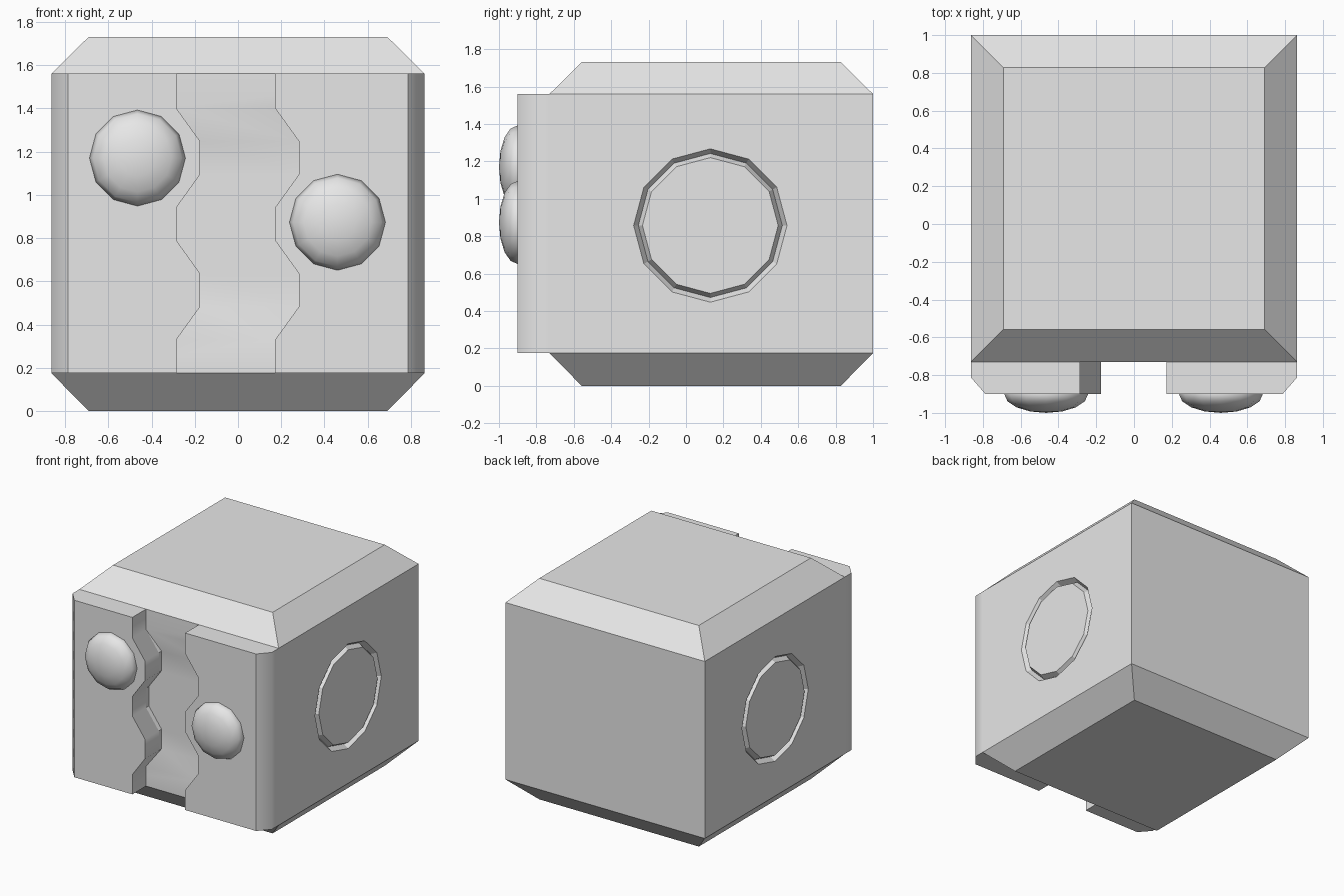
import bpy, bmesh, math
from mathutils import Matrix

cube = bpy.data.objects.get("Cube")
if cube:
    bpy.data.objects.remove(cube, do_unlink=True)

grey = bpy.data.materials.new("plain_grey")
grey.use_nodes = True
grey.diffuse_color = (0.8, 0.8, 0.8, 1)
grey.node_tree.nodes["Principled BSDF"].inputs["Base Color"].default_value = (0.8, 0.8, 0.8, 1)

W, FRONT, BACK = 0.863, -0.73, 1.0
LOW, HIGH, TOP, CHAMFER = 0.175, 1.56, 1.73, 0.172


def finish(name, bm, smooth=None):
    bmesh.ops.recalc_face_normals(bm, faces=bm.faces)
    mesh = bpy.data.meshes.new(name)
    bm.to_mesh(mesh)
    bm.free()
    mesh.materials.append(grey)
    obj = bpy.data.objects.new(name, mesh)
    bpy.context.collection.objects.link(obj)
    if smooth:
        bpy.ops.object.select_all(action='DESELECT')
        obj.select_set(True)
        bpy.context.view_layer.objects.active = obj
        bpy.ops.object.shade_smooth_by_angle(angle=math.radians(smooth))
    return obj


def loft(rings, closed=False):
    """Bridge equal-sized rings; cap the ends or close into a loop."""
    bm = bmesh.new()
    rows = [[bm.verts.new(p) for p in ring] for ring in rings]
    n = len(rows[0])
    pairs = list(zip(rows, rows[1:]))
    if closed:
        pairs.append((rows[-1], rows[0]))
    else:
        bm.faces.new(rows[0])
        bm.faces.new(rows[-1])
    for a, b in pairs:
        for i in range(n):
            j = (i + 1) % n
            bm.faces.new((a[i], a[j], b[j], b[i]))
    return bm


def box_ring(z, inset):
    x, f, b = W - inset, FRONT + inset, BACK - inset
    return [(-x, f, z), (x, f, z), (x, b, z), (-x, b, z)]


# Zigzag gap: left edge x at each height, right edge is a shifted copy
STEP = (1.40 - 0.33) / 7
heights = [LOW] + [0.33 + STEP * i for i in range(8)] + [HIGH]
left_edge = [-0.285, -0.285, -0.175, -0.175, -0.285] * 2
left_edge = [(-0.285, -0.175)[(i // 2) % 2] for i in range(10)]
GAP = 0.457

# Body: block chamfered at top and bottom
body = finish("body", loft([box_ring(0, CHAMFER), box_ring(LOW, 0),
                            box_ring(HIGH, 0), box_ring(TOP, CHAMFER)]))


def cut(cutter):
    cutter.hide_render = True
    mod = body.modifiers.new("cut", 'BOOLEAN')
    mod.operation, mod.solver, mod.object = 'DIFFERENCE', 'EXACT', cutter
    bpy.context.view_layer.objects.active = body
    bpy.ops.object.modifier_apply(modifier=mod.name)
    bpy.data.objects.remove(cutter, do_unlink=True)


# Shallow hollow in the floor of the gap
rings = []
for i in range(1, 9):
    y = FRONT if i in (1, 8) else FRONT + 0.035
    l, z = left_edge[i], heights[i]
    rings.append([(l, -0.8, z), (l + GAP, -0.8, z), (l + GAP, y, z), (l, y, z)])
cut(finish("hollow_cutter", loft(rings)))

# Round groove on each side, V-shaped in section
for side in (-1, 1):
    section = [(0.41, 0), (0.41, 0.03), (0.363, 0.03), (0.363, 0), (0.385, -0.04)]
    rings = []
    for k in range(12):
        a = k * math.tau / 12
        rings.append([(side * (W + d), 0.13 + r * math.sin(a), 0.857 + r * math.cos(a))
                      for r, d in section])
    cut(finish("groove_cutter", loft(rings, closed=True)))

bpy.ops.object.select_all(action='DESELECT')
body.select_set(True)
bpy.context.view_layer.objects.active = body
bpy.ops.object.shade_smooth_by_angle(angle=math.radians(25))

# Front plates: zigzag inner edge, chamfered outer edge
for name, side, shift in (("right_front_plate", -1, 0), ("left_front_plate", 1, GAP)):
    rings = []
    for l, z in zip(left_edge, heights):
        x = l + shift
        rings.append([(x, FRONT, z), (x, -0.9, z), (side * 0.787, -0.9, z),
                      (side * W, -0.813, z), (side * W, FRONT, z)])
    finish(name, loft(rings), 45)

# Eyes: flattened balls half sunk in the plates
for name, x, z in (("right_eye", -0.465, 1.17), ("left_eye", 0.46, 0.873)):
    bm = bmesh.new()
    bmesh.ops.create_uvsphere(bm, u_segments=12, v_segments=8, radius=0.222)
    bmesh.ops.transform(bm, verts=bm.verts, matrix=Matrix.Translation((x, -0.9, z))
                        @ Matrix.Diagonal((1, 0.45, 1, 1))
                        @ Matrix.Rotation(math.pi / 2, 4, 'X'))
    finish(name, bm, 60)
